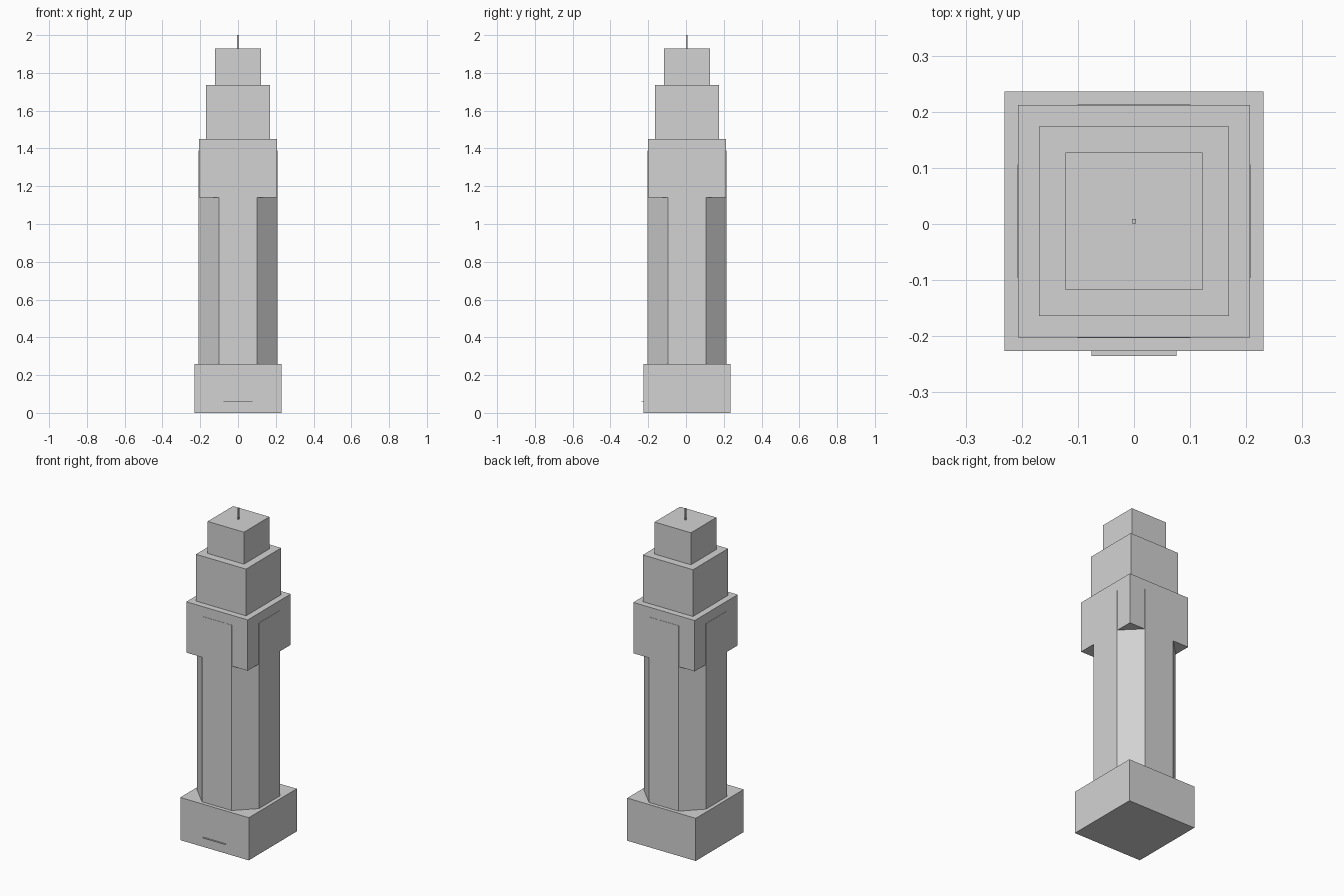
import bpy
import bmesh

cube = bpy.data.objects.get("Cube")
if cube:
    bpy.data.objects.remove(cube, do_unlink=True)

stone = bpy.data.materials.new("light grey stone")
stone.use_nodes = True
colour = (0.65, 0.65, 0.65, 1)
stone.diffuse_color = colour
stone.node_tree.nodes["Principled BSDF"].inputs["Base Color"].default_value = colour

CENTRE_Y = 0.005


def prism(name, outline, z0, z1):
    """Extrude a flat outline from z0 up to z1."""
    bm = bmesh.new()
    face = bm.faces.new([bm.verts.new((x, y + CENTRE_Y, z0)) for x, y in outline])
    top = bmesh.ops.extrude_face_region(bm, geom=[face])["geom"]
    verts = [v for v in top if isinstance(v, bmesh.types.BMVert)]
    bmesh.ops.translate(bm, verts=verts, vec=(0, 0, z1 - z0))
    bmesh.ops.recalc_face_normals(bm, faces=bm.faces)
    mesh = bpy.data.meshes.new(name)
    bm.to_mesh(mesh)
    bm.free()
    mesh.materials.append(stone)
    obj = bpy.data.objects.new(name, mesh)
    bpy.context.collection.objects.link(obj)
    return obj


def square(h):
    return [(-h, -h), (h, -h), (h, h), (-h, h)]


def octagon(h, c):
    return [(-c, -h), (c, -h), (h, -c), (h, c), (c, h), (-c, h), (-h, c), (-h, -c)]


# Stacked square tiers, narrowing towards the top
tiers = [
    ("base", 0.231, 0, 0.26),
    ("upper_block", 0.207, 1.14, 1.45),
    ("middle_tier", 0.169, 1.45, 1.735),
    ("top_tier", 0.1225, 1.735, 1.93),
    ("antenna", 0.004, 1.93, 2.0),
]
for name, half, z0, z1 in tiers:
    prism(name, square(half), z0, z1)

# Chamfered shaft, its flat faces running slightly proud of the upper block
prism("shaft", octagon(0.2085, 0.1), 0.26, 1.39)

# Thin entrance canopy on the front of the base
canopy = [(-0.076, -0.24), (0.076, -0.24), (0.076, -0.231), (-0.076, -0.231)]
prism("entrance_canopy", canopy, 0.057, 0.06)
